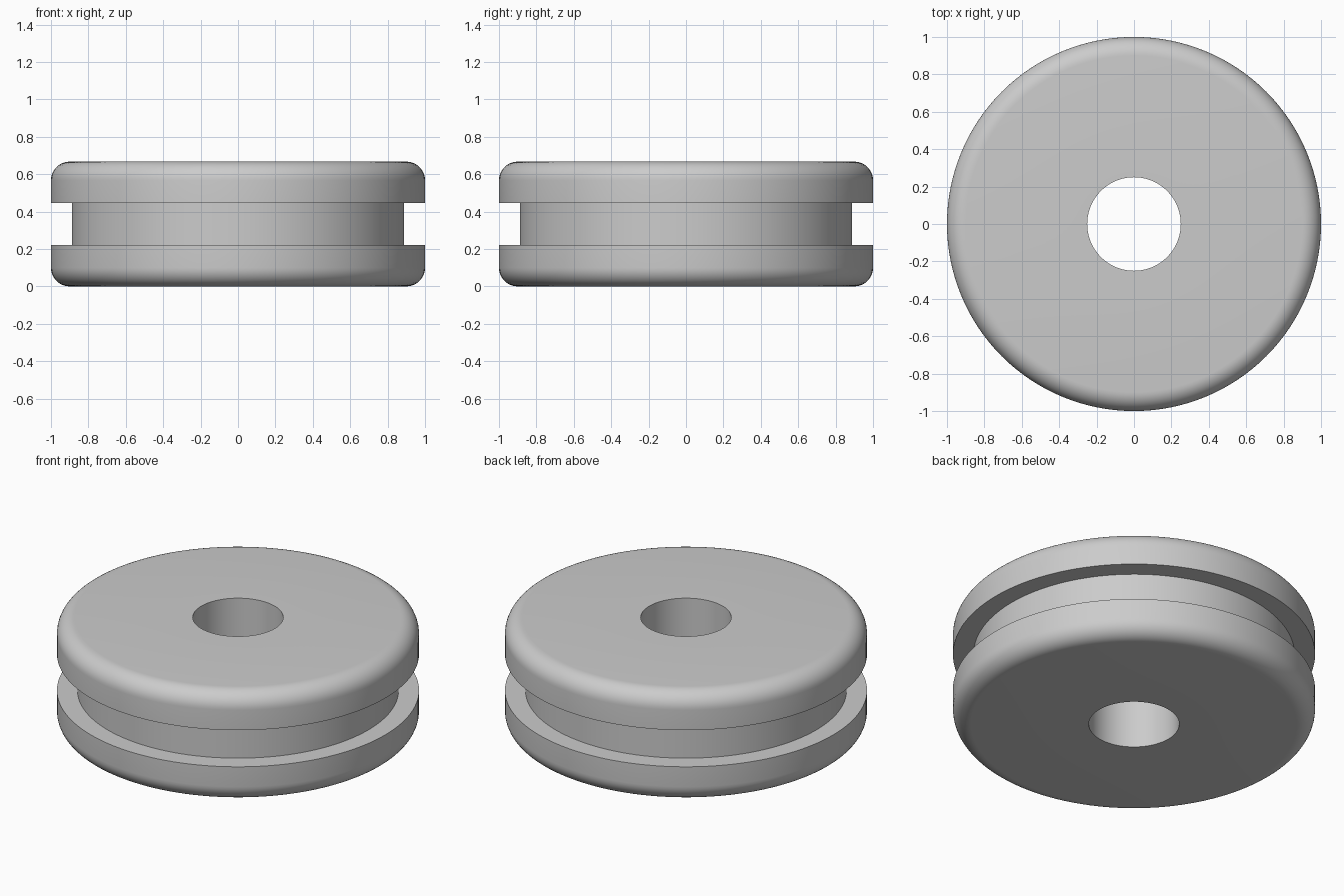
import bpy
import bmesh
import math
from mathutils import Matrix

cube = bpy.data.objects.get("Cube")
if cube:
    bpy.data.objects.remove(cube, do_unlink=True)

HEIGHT, RIM, GROOVE, BORE = 0.667, 1.0, 0.887, 0.25
GROOVE_LOW, GROOVE_HIGH = 0.222, 0.445
FILLET, FILLET_STEPS, SEGMENTS = 0.1, 10, 128

# Plain grey material
grey = bpy.data.materials.new("plain grey")
grey.use_nodes = True
color = (0.6, 0.6, 0.6, 1)
grey.diffuse_color = color
grey.node_tree.nodes["Principled BSDF"].inputs["Base Color"].default_value = color


def rounded_corner(z, start):
    """Quarter arc at the rim, sweeping a right angle from start."""
    angles = [start + math.pi / 2 * i / FILLET_STEPS for i in range(FILLET_STEPS + 1)]
    return [(RIM - FILLET + FILLET * math.cos(a), z + FILLET * math.sin(a)) for a in angles]


# Closed cross-section: bore, rounded flanges and groove
profile = [(BORE, 0)]
profile += rounded_corner(FILLET, -math.pi / 2)
profile += [(RIM, GROOVE_LOW), (GROOVE, GROOVE_LOW), (GROOVE, GROOVE_HIGH), (RIM, GROOVE_HIGH)]
profile += rounded_corner(HEIGHT - FILLET, 0)
profile += [(BORE, HEIGHT)]

# Revolve the cross-section around the vertical axis
bm = bmesh.new()
rings = []
for i in range(SEGMENTS):
    turn = Matrix.Rotation(math.tau * i / SEGMENTS, 3, "Z")
    rings.append([bm.verts.new(turn @ bm.verts.new((r, 0, z)).co) for r, z in profile])
bmesh.ops.delete(bm, geom=[v for v in bm.verts if v not in {p for ring in rings for p in ring}], context="VERTS")
for i, ring in enumerate(rings):
    following = rings[(i + 1) % SEGMENTS]
    for j in range(len(profile)):
        k = (j + 1) % len(profile)
        bm.faces.new((ring[j], following[j], following[k], ring[k]))
bmesh.ops.recalc_face_normals(bm, faces=bm.faces)

mesh = bpy.data.meshes.new("grooved_wheel")
bm.to_mesh(mesh)
bm.free()
mesh.materials.append(grey)
wheel = bpy.data.objects.new("grooved_wheel", mesh)
bpy.context.collection.objects.link(wheel)

# Smooth curves, crisp groove and bore edges
bpy.context.view_layer.objects.active = wheel
wheel.select_set(True)
bpy.ops.object.shade_smooth_by_angle(angle=math.radians(30))
